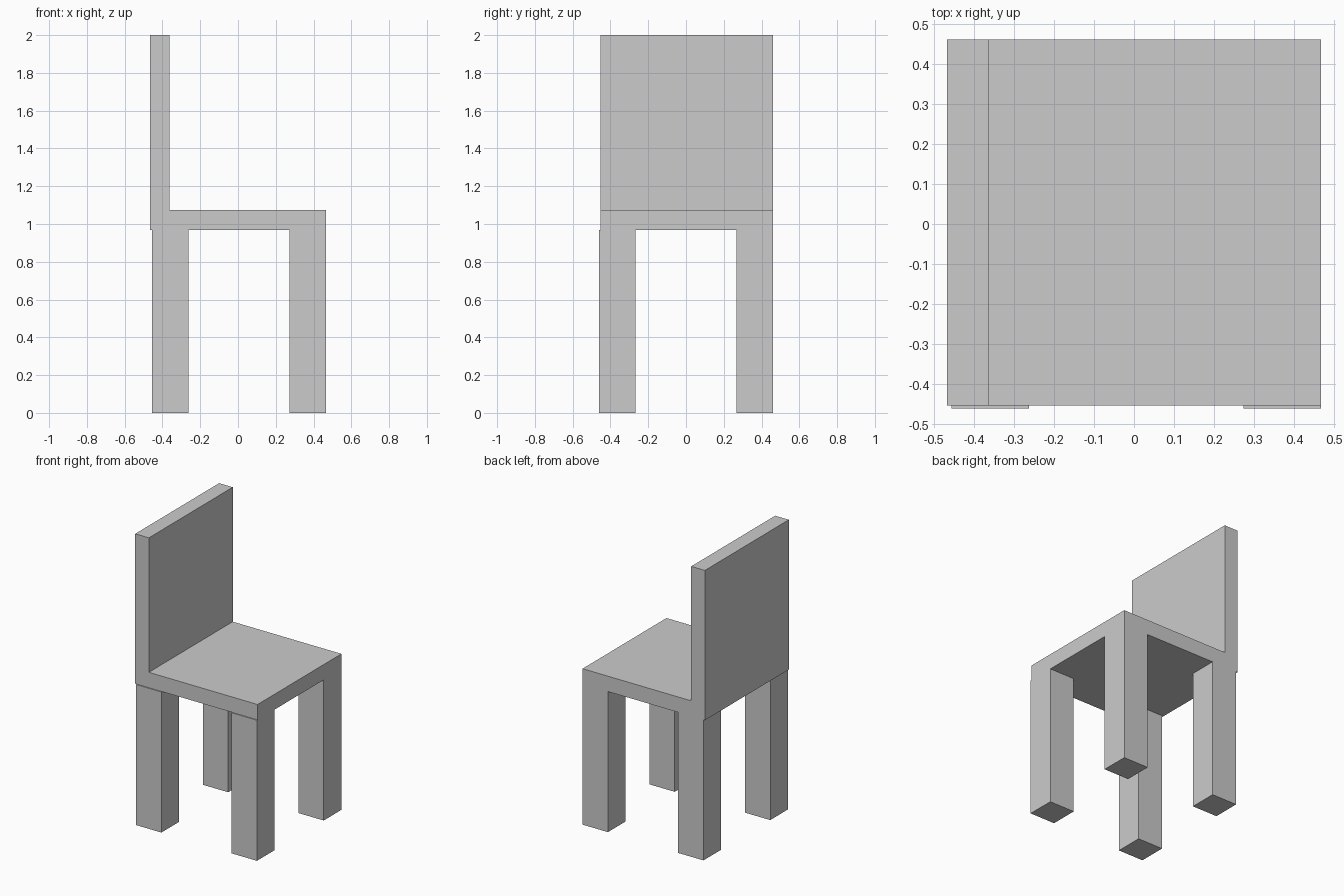
import bpy
import bmesh

if "Cube" in bpy.data.objects:
    bpy.data.objects.remove(bpy.data.objects["Cube"])

SEAT_Z = 0.968          # underside of the seat, top of the legs
LEG = 0.193             # leg width


def prism(name, profile, axis, start, end):
    """Extrude a closed 2D profile along y or z."""
    bm = bmesh.new()
    place = (lambda a, b: (a, start, b)) if axis == 'y' else (lambda a, b: (a, b, start))
    face = bm.faces.new([bm.verts.new(place(a, b)) for a, b in profile])
    ext = bmesh.ops.extrude_face_region(bm, geom=[face])
    verts = [v for v in ext['geom'] if isinstance(v, bmesh.types.BMVert)]
    d = end - start
    bmesh.ops.translate(bm, verts=verts, vec=(0, d, 0) if axis == 'y' else (0, 0, d))
    bmesh.ops.recalc_face_normals(bm, faces=bm.faces)
    mesh = bpy.data.meshes.new(name)
    bm.to_mesh(mesh)
    bm.free()
    obj = bpy.data.objects.new(name, mesh)
    bpy.context.collection.objects.link(obj)
    return obj


# Seat and backrest: one L-shaped slab
prism("seat_and_backrest",
      [(-0.466, SEAT_Z), (0.466, SEAT_Z), (0.466, 1.074),
       (-0.362, 1.074), (-0.362, 2.0), (-0.466, 2.0)],
      'y', -0.453, 0.46)

# Four square legs
for side_x, x in (("left", -0.455), ("right", 0.466 - LEG)):
    for side_y, y in (("front", -0.46), ("back", 0.46 - LEG)):
        prism(f"{side_y}_{side_x}_leg",
              [(x, y), (x + LEG, y), (x + LEG, y + LEG), (x, y + LEG)],
              'z', 0.0, SEAT_Z)
